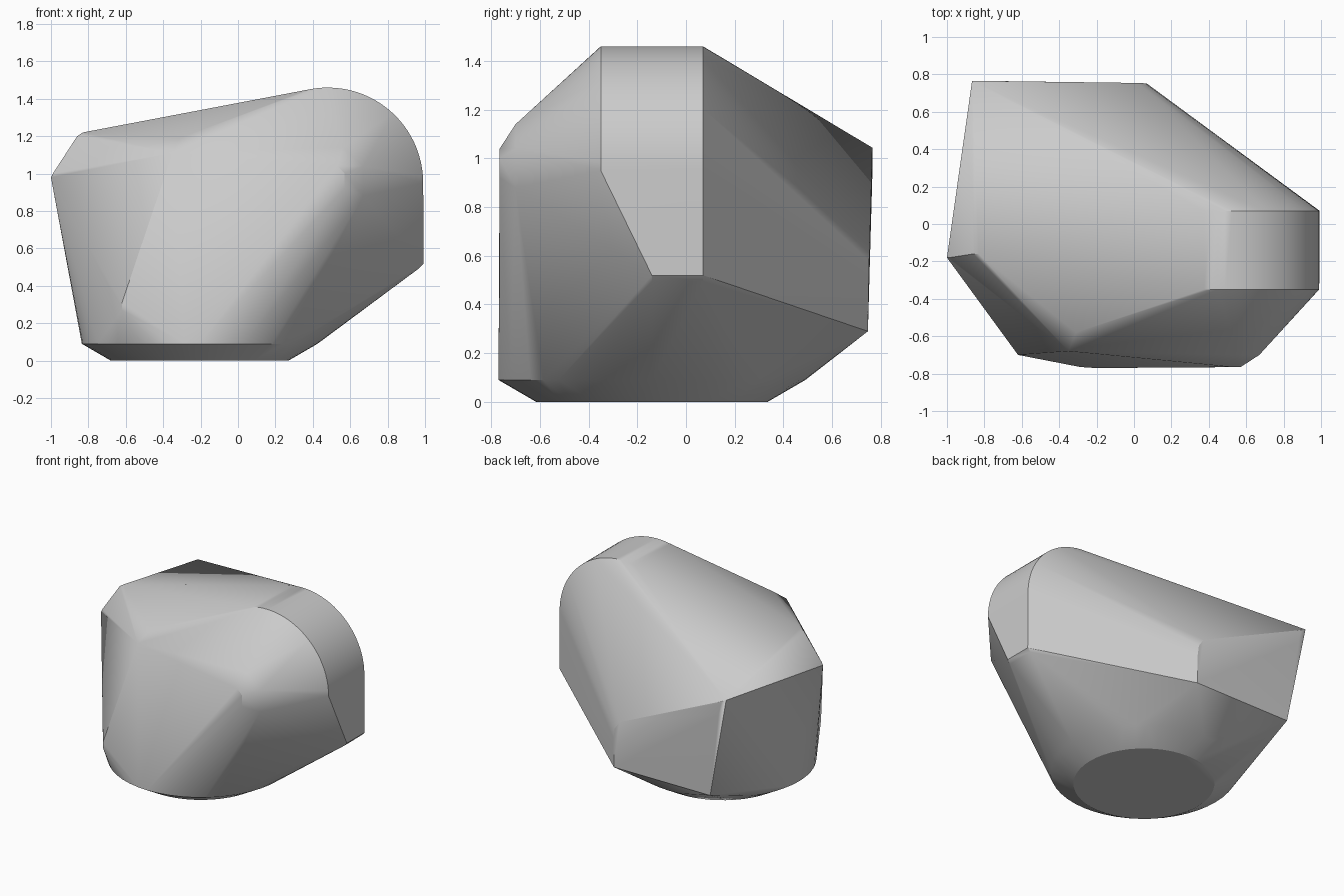
import bpy, bmesh, math

cube = bpy.data.objects.get("Cube")
if cube:
    bpy.data.objects.remove(cube, do_unlink=True)

bm = bmesh.new()


def add(*points):
    for p in points:
        bm.verts.new(p)


def base_ring(radius, z, steps=48):
    for i in range(steps):
        a = math.tau * i / steps
        add((-0.205 + radius * math.cos(a), -0.14 + radius * math.sin(a), z))


def upright_arc(centre_x, centre_z, radius, y, start, end, steps):
    for i in range(steps + 1):
        a = math.radians(start + (end - start) * i / steps)
        add((centre_x + radius * math.cos(a), y, centre_z + radius * math.sin(a)))


# Round chamfered foot
base_ring(0.475, 0)
base_ring(0.63, 0.09)

# Barrel shoulder and the flat cheek below it
for y in (-0.35, 0.07):
    upright_arc(0.48, 0.95, 0.51, y, 0, 102, 24)
for y in (-0.14, 0.07):
    add((0.993, y, 0.52), (0.97, y, 0.495))

# Back plate with rounded corners
upright_arc(-0.9, 0.95, 0.1, 0.765, -15, 70, 6)
add((-0.72, 0.745, 0.29), (0.07, 0.747, 0.29), (0.07, 0.75, 0.5),
    (0.06, 0.752, 0.58), (0.02, 0.754, 0.64))

# Side ridge and lower front corner
add((-1, -0.18, 0.98), (-0.99, -0.18, 1.0), (-0.86, -0.16, 1.2), (-0.83, -0.16, 1.22),
    (-0.62, -0.70, 0.31), (-0.62, -0.70, 0.27),
    (-0.35, -0.68, 1.11), (-0.31, -0.58, 1.19))

# Blunt front nose
add((0.57, -0.765, 1.0), (0.57, -0.765, 0.92), (0.53, -0.765, 1.04),
    (0.67, -0.70, 0.88), (0.67, -0.70, 1.04), (0.56, -0.70, 1.14))

# Wrap everything in one convex skin
result = bmesh.ops.convex_hull(bm, input=bm.verts[:])
loose = [v for v in bm.verts if not v.link_faces]
bmesh.ops.delete(bm, geom=loose, context='VERTS')
bmesh.ops.dissolve_limit(bm, angle_limit=math.radians(0.5), verts=bm.verts[:], edges=bm.edges[:])
bmesh.ops.recalc_face_normals(bm, faces=bm.faces[:])

mesh = bpy.data.meshes.new("hull_body")
bm.to_mesh(mesh)
bm.free()
body = bpy.data.objects.new("hull_body", mesh)
bpy.context.collection.objects.link(body)

# Plain grey finish
grey = bpy.data.materials.new("plain_grey")
grey.use_nodes = True
colour = (0.6, 0.6, 0.6, 1)
grey.diffuse_color = colour
grey.node_tree.nodes["Principled BSDF"].inputs["Base Color"].default_value = colour
mesh.materials.append(grey)

# Soft shading with crisp rims
bpy.ops.object.select_all(action='DESELECT')
body.select_set(True)
bpy.context.view_layer.objects.active = body
bpy.ops.object.shade_smooth_by_angle(angle=math.radians(30))
